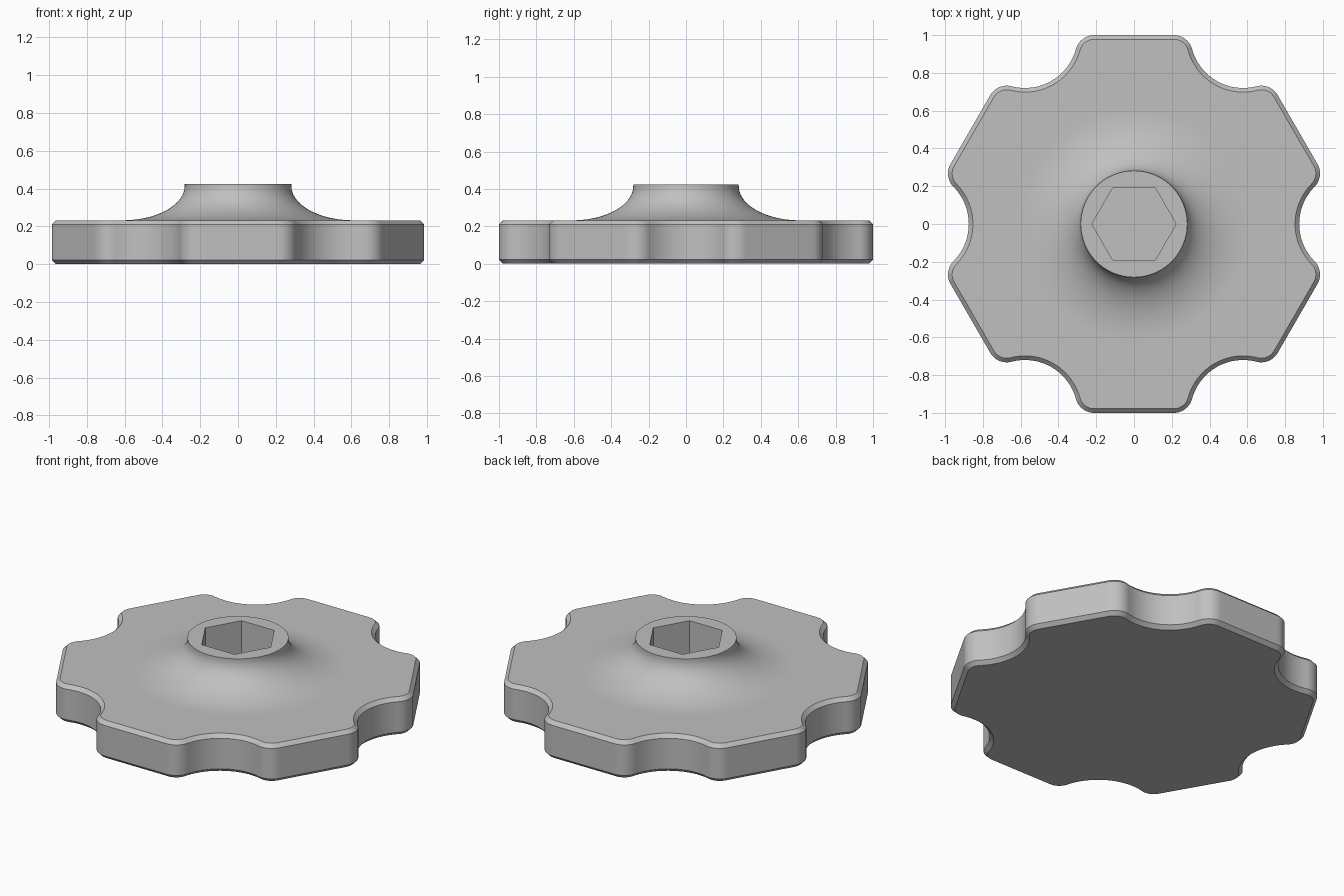
import bpy, bmesh
from math import pi, sin, cos, atan2, sqrt, radians

cube = bpy.data.objects.get("Cube")
if cube:
    bpy.data.objects.remove(cube)

# Main sizes: hexagonal plate with scalloped corners, flared hub, hex socket
SCALLOP_R, FILLET_R, CHAMFER = 0.28, 0.10, 0.022
PLATE_Z, HUB_Z = 0.232, 0.425
HUB_R, FLARE_R, FLARE_TOP = 0.282, 0.61, 0.415
SOCKET_APOTHEM, SOCKET_FLOOR = 0.193, 0.13
STEPS = 10
SCALLOP_X = 1 / sqrt(3)
FILLET_X = SCALLOP_X - sqrt((SCALLOP_R + FILLET_R) ** 2 - FILLET_R ** 2)
COUNT = 6 * 2 * 3 * STEPS


def arc(cx, cy, r, start, end):
    angles = [start + (end - start) * i / STEPS for i in range(STEPS)]
    return [(cx + r * cos(a), cy + r * sin(a)) for a in angles]


def outline(inset, z):
    """Plate outline: scallop, rounded corner and flat, repeated six times."""
    touch = atan2(FILLET_R, SCALLOP_X - FILLET_X)
    half = arc(SCALLOP_X, 1, SCALLOP_R + inset, pi * 4 / 3, pi + touch)
    half += arc(FILLET_X, 1 - FILLET_R, FILLET_R - inset, touch, pi / 2)
    half += [(FILLET_X * (1 - i / STEPS), 1 - inset) for i in range(STEPS + 1)]
    side = half + [(-x, y) for x, y in half[-2:0:-1]]
    points = []
    for k in range(6):
        c, s = cos((k - 1) * pi / 3), sin((k - 1) * pi / 3)
        points += [(x * c - y * s, x * s + y * c, z) for x, y in side]
    return points


def circle(r, z):
    return [(r * cos(a), r * sin(a), z)
            for a in (2 * pi * i / COUNT for i in range(COUNT))]


def hexagon(apothem, z):
    points = []
    for i in range(COUNT):
        a = 2 * pi * i / COUNT
        r = apothem / cos(a % (pi / 3) - pi / 6)
        points.append((r * cos(a), r * sin(a), z))
    return points


# Plate wall with chamfered edges
rings = [outline(CHAMFER, 0), outline(0, CHAMFER),
         outline(0, PLATE_Z - CHAMFER), outline(CHAMFER, PLATE_Z),
         circle(FLARE_R + 0.02, PLATE_Z)]

# Concave flare up to the hub rim
for i in range(25):
    a = pi / 2 * i / 24
    rings.append(circle(FLARE_R - (FLARE_R - HUB_R) * sin(a),
                        FLARE_TOP - (FLARE_TOP - PLATE_Z) * cos(a)))
rings.append(circle(HUB_R, HUB_Z))

# Blind hexagonal socket
rings += [hexagon(SOCKET_APOTHEM, HUB_Z), hexagon(SOCKET_APOTHEM, SOCKET_FLOOR)]

# Skin the rings and close both ends
bm = bmesh.new()
loops = [[bm.verts.new(p) for p in ring] for ring in rings]
for low, high in zip(loops, loops[1:]):
    for i in range(COUNT):
        j = (i + 1) % COUNT
        bm.faces.new((low[i], low[j], high[j], high[i]))
bm.faces.new(loops[0][::-1])
bm.faces.new(loops[-1])
bmesh.ops.recalc_face_normals(bm, faces=bm.faces)
mesh = bpy.data.meshes.new("hand_knob")
bm.to_mesh(mesh)
bm.free()

# Plain grey finish
grey = bpy.data.materials.new("plain_grey")
grey.use_nodes = True
colour = (0.53, 0.53, 0.53, 1)
grey.diffuse_color = colour
grey.node_tree.nodes["Principled BSDF"].inputs["Base Color"].default_value = colour
mesh.materials.append(grey)

knob = bpy.data.objects.new("hand_knob", mesh)
bpy.context.collection.objects.link(knob)
bpy.ops.object.select_all(action='DESELECT')
knob.select_set(True)
bpy.context.view_layer.objects.active = knob
bpy.ops.object.shade_smooth_by_angle(angle=radians(25))
